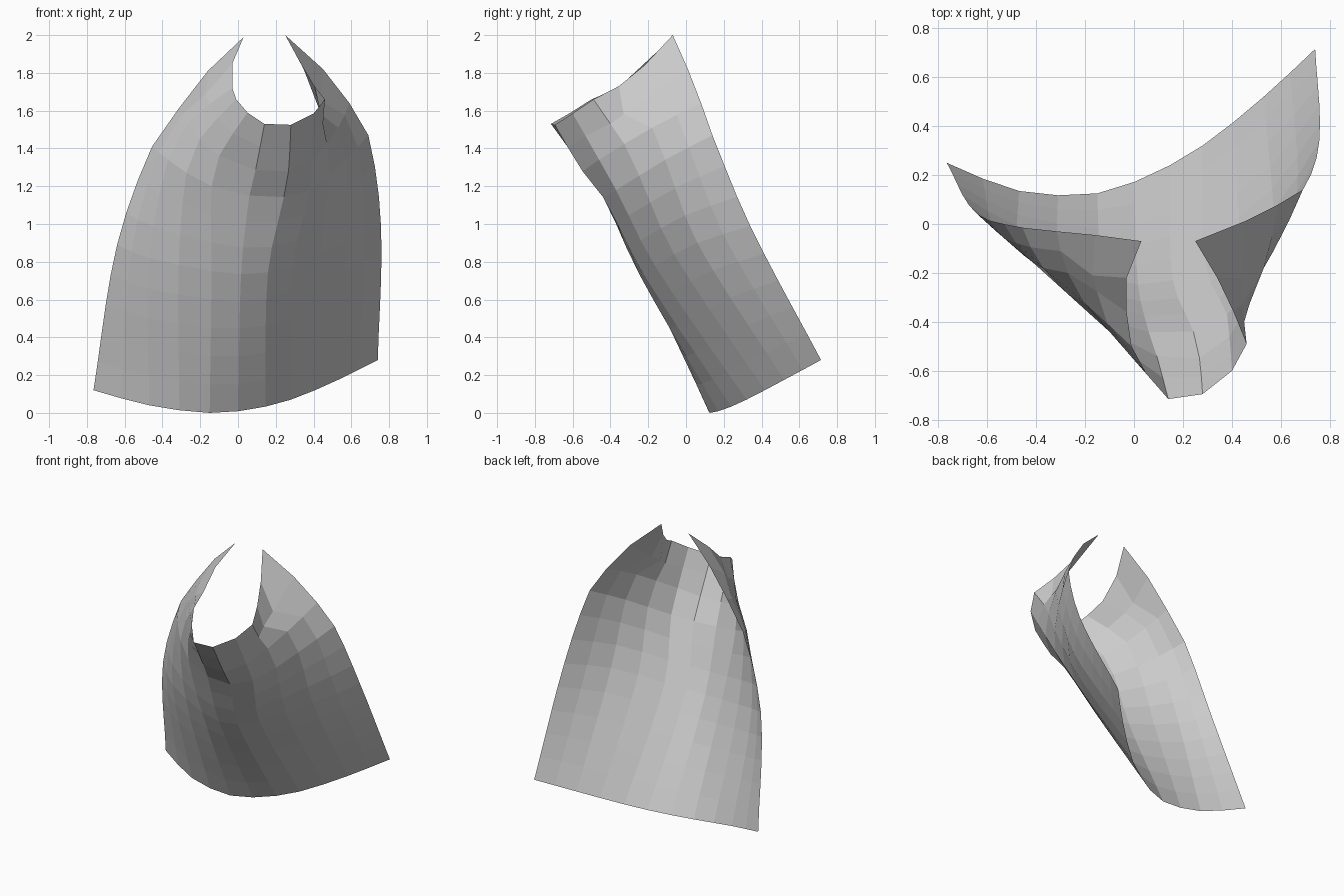
import bpy
from mathutils import Vector

# Cross-sections of the curved sheet, left edge -> front -> right edge
COLS = [0, 2, 4, 5.5, 7, 9, 11]
HEM = [(-.765, .25, .12), (-.47, .135, .04), (-.15, .125, 0), (.075, .205, .02),
       (.28, .32, .07), (.53, .52, .175), (.74, .715, .28)]
WAIST = [(-.64, .04, .89), (-.47, -.095, .82), (-.14, -.22, .75), (.09, -.245, .735),
         (.29, -.165, .78), (.57, .06, .90), (.757, .34, .99)]
CHEST = [(-.455, -.015, 1.41), (-.37, -.18, 1.34), (-.14, -.38, 1.20), (.16, -.45, 1.14),
         (.38, -.37, 1.18), (.57, -.11, 1.34), (.69, .14, 1.47)]
BIB = [(-.315, -.03, 1.61), (-.27, -.20, 1.53), (-.10, -.44, 1.36), (.19, -.56, 1.27),
       (.39, -.46, 1.34), (.53, -.18, 1.51), (.59, .08, 1.64)]
NECK = [(.03, -.07, 1.99), (-.03, -.22, 1.85), (-.03, -.36, 1.72), (-.01, -.50, 1.66),
        (.05, -.61, 1.59), (.14, -.715, 1.53), (.28, -.695, 1.525), (.40, -.60, 1.585),
        (.46, -.49, 1.66), (.405, -.355, 1.73), (.34, -.22, 1.84), (.25, -.07, 2.0)]


def spline(ts, pts, t):
    """Smooth curve through pts placed at the parameters ts."""
    p = [Vector(q) for q in pts]
    n = len(p)
    i = max(k for k in range(n - 1) if ts[k] <= t + 1e-9)

    def slope(k):
        a, b = max(k - 1, 0), min(k + 1, n - 1)
        return (p[b] - p[a]) / (ts[b] - ts[a])

    h = ts[i + 1] - ts[i]
    s = (t - ts[i]) / h
    return (p[i] * (2 * s**3 - 3 * s**2 + 1) + slope(i) * h * (s**3 - 2 * s**2 + s)
            + p[i + 1] * (3 * s**2 - 2 * s**3) + slope(i + 1) * h * (s**3 - s**2))


# Loft the sections into a 12 x 12 grid of points
N = 12
ROWS = [0, 5, 8, 9, 11]
sections = [[spline(COLS, s, j) for j in range(N)] for s in (HEM, WAIST, CHEST, BIB)]
sections.append(NECK)
verts = [spline(ROWS, [s[j] for s in sections], r) for r in range(N) for j in range(N)]

# Row below the collar: rounded outer edges and small pleats
for col, pos in ((0, (-.16, -.045, 1.81)), (1, (-.17, -.21, 1.69)),
                 (8, (.45, -.40, 1.53)), (9, (.44, -.33, 1.58)),
                 (10, (.44, -.22, 1.65)), (11, (.45, .01, 1.82))):
    verts[10 * N + col] = Vector(pos)

faces = [(r * N + j, r * N + j + 1, (r + 1) * N + j + 1, (r + 1) * N + j)
         for r in range(N - 1) for j in range(N - 1)]
mesh = bpy.data.meshes.new("draped_cloth")
mesh.from_pydata(verts, [], faces)
mesh.update()
cloth = bpy.data.objects.new("draped_cloth", mesh)
bpy.context.collection.objects.link(cloth)
